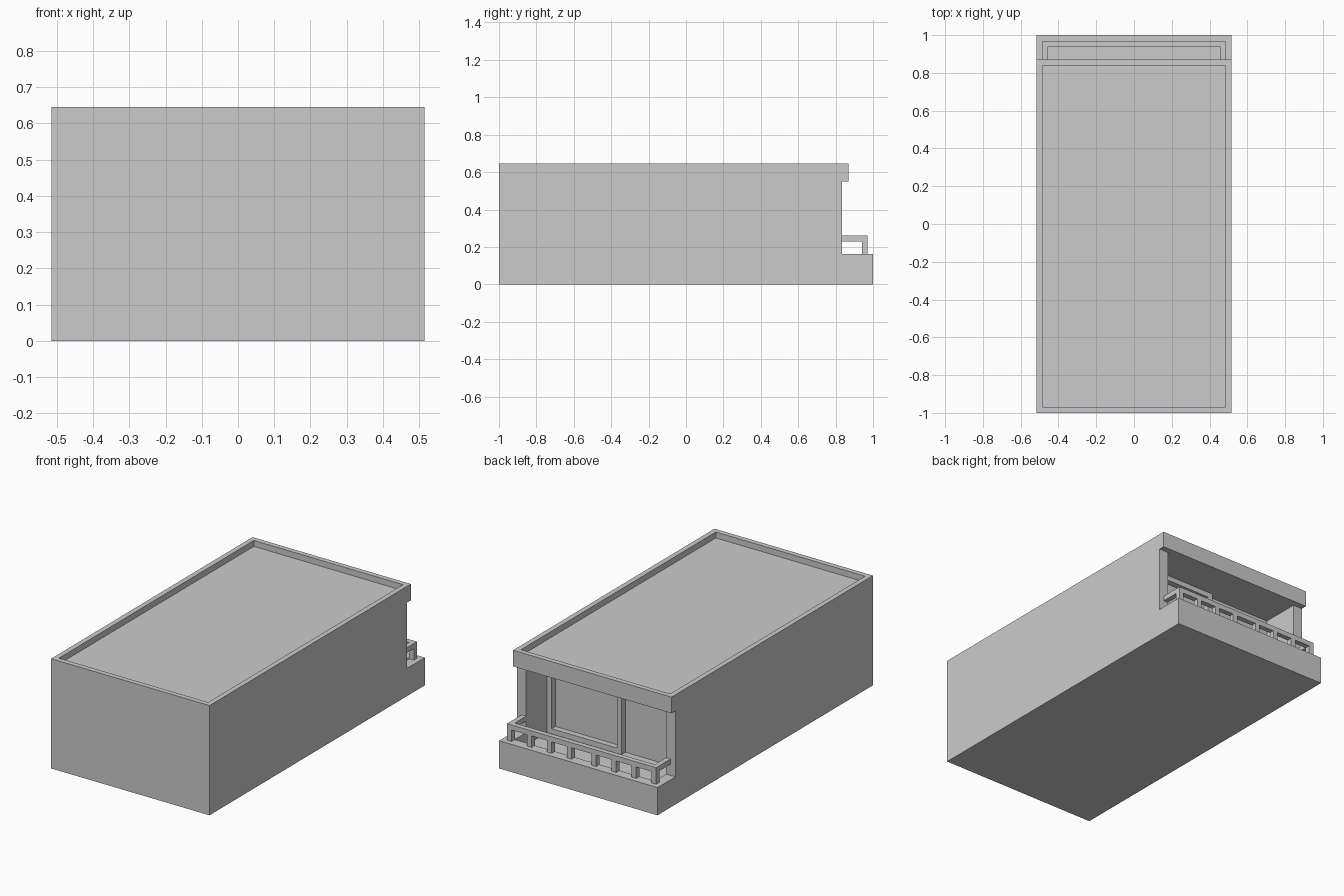
import bpy, bmesh
from mathutils import Vector

old = bpy.data.objects.get("Cube")
if old:
    bpy.data.objects.remove(old, do_unlink=True)

# One plain grey for the whole building
grey = bpy.data.materials.new("plain_grey")
grey.use_nodes = True
colour = (0.6, 0.6, 0.6, 1)
grey.diffuse_color = colour
grey.node_tree.nodes["Principled BSDF"].inputs["Base Color"].default_value = colour


def finish(name, bm):
    bmesh.ops.recalc_face_normals(bm, faces=bm.faces)
    mesh = bpy.data.meshes.new(name)
    bm.to_mesh(mesh)
    bm.free()
    mesh.materials.append(grey)
    obj = bpy.data.objects.new(name, mesh)
    bpy.context.collection.objects.link(obj)
    return obj


def add_box(bm, x, y, z):
    """Add a box spanning the given (low, high) ranges."""
    verts = bmesh.ops.create_cube(bm, size=1)["verts"]
    for v in verts:
        v.co = Vector([r[0] if c < 0 else r[1] for c, r in zip(v.co, (x, y, z))])


def boxes(name, *parts):
    bm = bmesh.new()
    for part in parts:
        add_box(bm, *part)
    return finish(name, bm)


HALF, INNER, RAIL = 0.515, 0.455, 0.485   # wall outside, wall inside, rail outside
TOP, CEILING, LEDGE, FLOOR = 0.645, 0.55, 0.163, 0.09
WALL_END, BACK_WALL, PARAPET = 0.835, 0.605, 0.94

# Building body: side profile extruded across the width
profile = [(-1, 0), (1, 0), (1, LEDGE), (WALL_END, LEDGE),
           (WALL_END, CEILING), (0.87, CEILING), (0.87, TOP), (-1, TOP)]
bm = bmesh.new()
side = bm.faces.new([bm.verts.new((-HALF, y, z)) for y, z in profile])
new = bmesh.ops.extrude_face_region(bm, geom=[side])["geom"]
bmesh.ops.translate(bm, vec=(2 * HALF, 0, 0),
                    verts=[g for g in new if isinstance(g, bmesh.types.BMVert)])
body = finish("building_body", bm)

# Hollow out the sunken roof and the balcony
cutters = [
    boxes("roof_cutter", ((-RAIL, RAIL), (-0.97, 0.84), (TOP - 0.035, 0.8))),
    boxes("balcony_cutter", ((-INNER, INNER), (BACK_WALL, PARAPET), (FLOOR, CEILING))),
]
for cutter in cutters:
    cutter.hide_render = True
    cutter.hide_viewport = True
    cutter.display_type = 'WIRE'
    mod = body.modifiers.new(cutter.name, 'BOOLEAN')
    mod.operation = 'DIFFERENCE'
    mod.solver = 'EXACT'
    mod.object = cutter

# Apply the cuts and discard the cutters
bpy.context.view_layer.update()
cut_mesh = bpy.data.meshes.new_from_object(
    body.evaluated_get(bpy.context.evaluated_depsgraph_get()))
body.modifiers.clear()
body.data = cut_mesh
for cutter in cutters:
    bpy.data.objects.remove(cutter, do_unlink=True)

# Sliding door frame standing proud of the back wall
t = 0.03
left, right = INNER, -0.03
depth = (BACK_WALL, BACK_WALL + 0.035)
boxes("door_frame",
      ((right, right + t), depth, (FLOOR, CEILING)),
      ((left - t, left), depth, (FLOOR, CEILING)),
      ((right + t, left - t), depth, (FLOOR, FLOOR + t)),
      ((right + t, left - t), depth, (CEILING - t, CEILING)))

# Balcony handrail: one back bar and two side bars
rail_z = (0.23, 0.26)
boxes("handrail",
      ((-RAIL, RAIL), (PARAPET, PARAPET + t), rail_z),
      ((-RAIL, -INNER), (WALL_END, PARAPET), rail_z),
      ((INNER, RAIL), (WALL_END, PARAPET), rail_z))

# Balusters, mirrored about the middle
posts = []
for i in range(4):
    for sign in (-1, 1):
        x = sign * (0.08 + 0.13 * i)
        posts.append(((x - t / 2, x + t / 2), (PARAPET, PARAPET + t), (LEDGE, rail_z[0])))
boxes("balusters", *posts)
